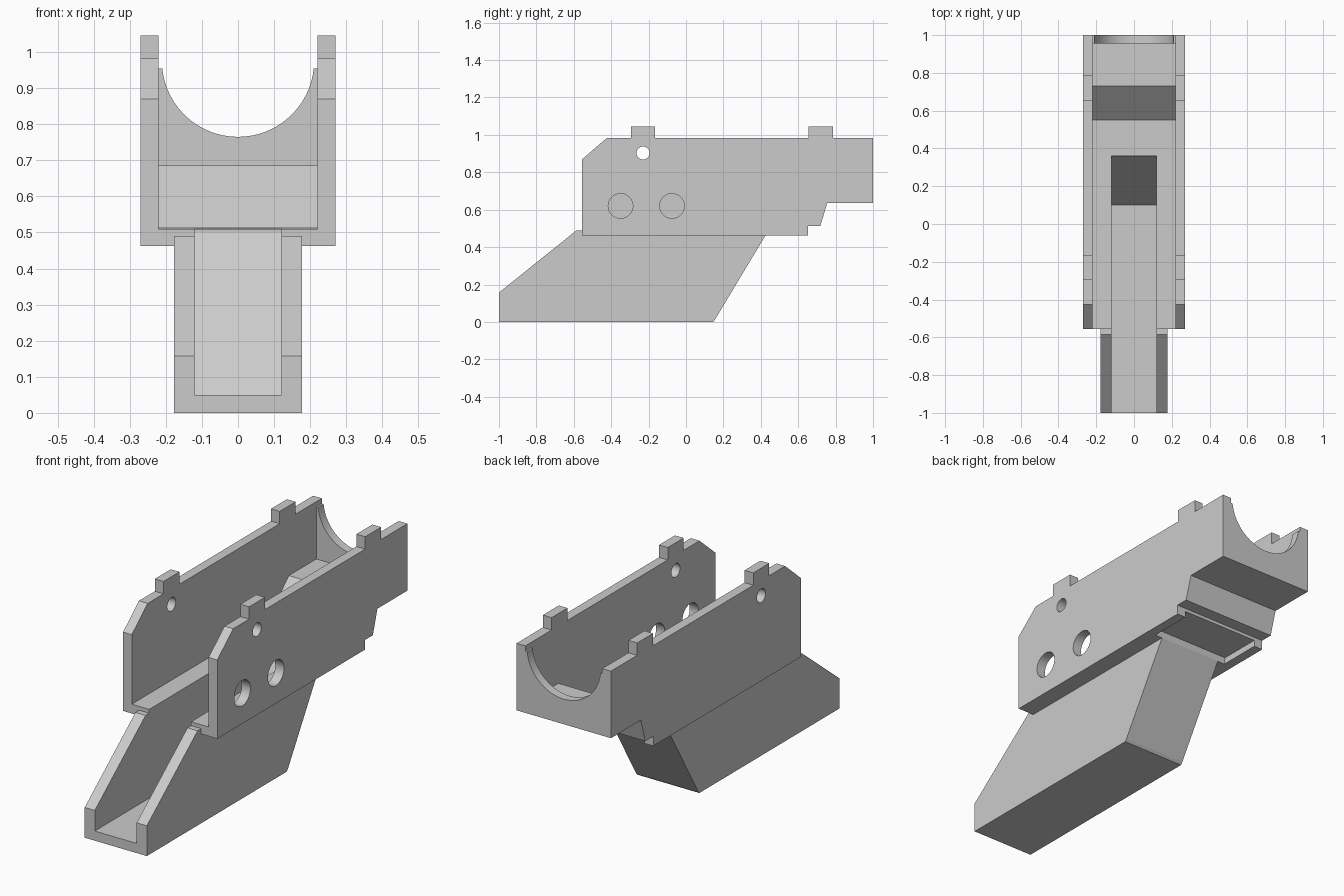
import bpy, bmesh, math
from mathutils import Matrix, Vector

cube = bpy.data.objects.get("Cube")
if cube:
    bpy.data.objects.remove(cube, do_unlink=True)

grey = bpy.data.materials.new("plain_grey")
grey.use_nodes = True
grey.diffuse_color = (0.6, 0.6, 0.6, 1)
grey.node_tree.nodes["Principled BSDF"].inputs["Base Color"].default_value = (0.6, 0.6, 0.6, 1)


def prism(name, outline, start, depth):
    """Extrude a closed outline of 3D points, starting at an offset."""
    bm = bmesh.new()
    face = bm.faces.new([bm.verts.new(Vector(p) + Vector(start)) for p in outline])
    new = bmesh.ops.extrude_face_region(bm, geom=[face])["geom"]
    bmesh.ops.translate(bm, vec=depth, verts=[v for v in new if isinstance(v, bmesh.types.BMVert)])
    bmesh.ops.recalc_face_normals(bm, faces=bm.faces)
    mesh = bpy.data.meshes.new(name)
    bm.to_mesh(mesh)
    bm.free()
    mesh.materials.append(grey)
    obj = bpy.data.objects.new(name, mesh)
    bpy.context.collection.objects.link(obj)
    return obj


def side_prism(name, profile, x0, x1):
    return prism(name, [(0, y, z) for y, z in profile], (x0, 0, 0), (x1 - x0, 0, 0))


def drill(obj, y, z, radius):
    """Cut a round hole across the part along x."""
    bm = bmesh.new()
    turn = Matrix.Translation((obj.data.vertices[0].co.x, y, z)) @ Matrix.Rotation(math.pi / 2, 4, 'Y')
    bmesh.ops.create_cone(bm, cap_ends=True, segments=32, radius1=radius, radius2=radius,
                          depth=0.3, matrix=turn)
    mesh = bpy.data.meshes.new("hole_cutter")
    bm.to_mesh(mesh)
    bm.free()
    mesh.materials.append(grey)
    cutter = bpy.data.objects.new("hole_cutter", mesh)
    bpy.context.collection.objects.link(cutter)
    cutter.hide_render = True
    mod = obj.modifiers.new("hole", 'BOOLEAN')
    mod.operation = 'DIFFERENCE'
    mod.solver = 'EXACT'
    mod.object = cutter
    bpy.context.view_layer.objects.active = obj
    bpy.ops.object.modifier_apply(modifier=mod.name)
    bpy.data.objects.remove(cutter, do_unlink=True)


# Tall side plates with two tabs on the top edge
TOP, TAB = 0.982, 1.046
plate = [(-0.555, 0.462), (-0.555, 0.87), (-0.425, TOP)]
for y0, y1 in ((-0.295, -0.165), (0.655, 0.785)):
    plate += [(y0, TOP), (y0, TAB), (y1, TAB), (y1, TOP)]
plate += [(1, TOP), (1, 0.635), (0.755, 0.635), (0.718, 0.512), (0.653, 0.512), (0.653, 0.462)]

# Lower channel walls
wall = [(-1, 0), (-1, 0.157), (-0.585, 0.49), (0.40, 0.49), (0.425, 0.462), (0.155, 0.012), (0.145, 0)]

for name, s in (("left", 1), ("right", -1)):
    side = side_prism(name + "_side_plate", plate, s * 0.22, s * 0.27)
    drill(side, -0.23, 0.903, 0.035)
    if s > 0:
        for y in (-0.35, -0.075):
            drill(side, y, 0.62, 0.066)
    side_prism(name + "_channel_wall", wall, s * 0.12, s * 0.178)
    # Floor strip beside the open slot
    side_prism(name + "_floor_strip",
               [(-0.555, 0.462), (-0.555, 0.51), (0.36, 0.51), (0.36, 0.462)], s * 0.12, s * 0.22)

# Bottom and sloping back of the lower channel
side_prism("channel_base", [(-1, 0), (-1, 0.05), (0.1, 0.05), (0.36, 0.5), (0.40, 0.49),
                            (0.425, 0.462), (0.155, 0.012), (0.145, 0)], -0.12, 0.12)

# Rear floor with its ramp and raised shelf
side_prism("rear_floor", [(0.36, 0.462), (0.425, 0.462), (0.43, 0.495), (0.653, 0.495), (0.653, 0.512),
                          (0.718, 0.512), (0.755, 0.635), (1, 0.635), (1, 0.685), (0.73, 0.685),
                          (0.55, 0.515), (0.36, 0.51)], -0.22, 0.22)

# Back wall with a round cradle cut
R, CZ, EDGE = 0.211, 0.976, 0.955
a = math.asin((CZ - EDGE) / R)
arc = [math.pi + a + i * (math.pi - 2 * a) / 32 for i in range(33)]
cradle = [(-0.22, 0, 0.66), (-0.22, 0, EDGE)]
cradle += [(R * math.cos(t), 0, CZ + R * math.sin(t)) for t in arc]
cradle += [(0.22, 0, EDGE), (0.22, 0, 0.66)]
prism("cradle_wall", cradle, (0, 0.955, 0), (0, 0.045, 0))

# Smooth only the round surfaces
for obj in bpy.context.scene.objects:
    if obj.name.endswith(("side_plate", "cradle_wall")):
        bpy.ops.object.select_all(action='DESELECT')
        obj.select_set(True)
        bpy.context.view_layer.objects.active = obj
        bpy.ops.object.shade_smooth_by_angle(angle=math.radians(25))
